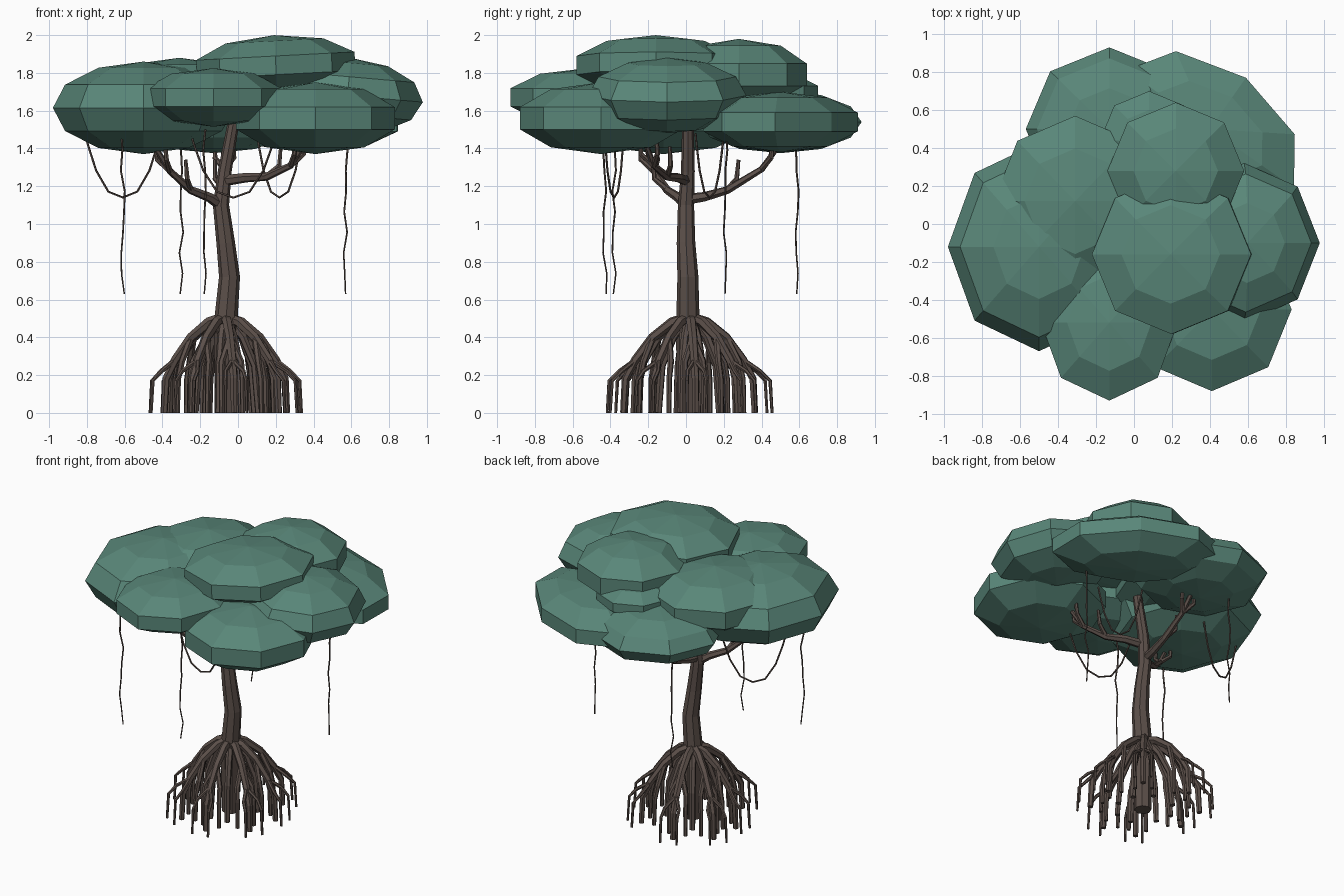
import bpy, bmesh, random
from math import sin, cos, pi, radians
from mathutils import Vector, Matrix, Euler

random.seed(4)
cube = bpy.data.objects.get("Cube")
if cube:
    bpy.data.objects.remove(cube)


def material(name, color):
    m = bpy.data.materials.new(name)
    m.use_nodes = True
    m.diffuse_color = color
    bsdf = next(n for n in m.node_tree.nodes if n.type == 'BSDF_PRINCIPLED')
    bsdf.inputs["Base Color"].default_value = color
    bsdf.inputs["Roughness"].default_value = 0.9
    return m


leaf = material("leaf_green", (0.10, 0.24, 0.19, 1))
bark = material("bark_brown", (0.105, 0.078, 0.067, 1))


def finish(bm, name, mat):
    bmesh.ops.recalc_face_normals(bm, faces=bm.faces)
    me = bpy.data.meshes.new(name)
    bm.to_mesh(me)
    bm.free()
    me.materials.append(mat)
    ob = bpy.data.objects.new(name, me)
    bpy.context.collection.objects.link(ob)


def tube(bm, path, r0, r1, sides=6):
    """Tapered faceted tube along a path."""
    pts = [Vector(p) for p in path]
    rings = []
    last = len(pts) - 1
    side = None
    for i, p in enumerate(pts):
        d = (pts[min(i + 1, last)] - pts[max(i - 1, 0)]).normalized()
        if side is None:
            side = d.orthogonal()
        side = (side - d * side.dot(d)).normalized()
        up = d.cross(side)
        r = r0 + (r1 - r0) * i / last
        rings.append([bm.verts.new(p + (side * cos(a) + up * sin(a)) * r)
                      for a in (2 * pi * k / sides for k in range(sides))])
    for a, b in zip(rings, rings[1:]):
        for k in range(sides):
            n = (k + 1) % sides
            bm.faces.new((a[k], a[n], b[n], b[k]))
    bm.faces.new(rings[0])
    bm.faces.new(rings[-1])


def foliage(name, centre, size, rings=5, turn=0, tilt=0):
    """Flattened faceted leaf clump, size measured at its rim."""
    bm = bmesh.new()
    bmesh.ops.create_uvsphere(bm, u_segments=8, v_segments=rings, radius=1)
    rim = max(v.co.xy.length for v in bm.verts)
    m = (Matrix.Translation(centre)
         @ Euler((0, radians(tilt), radians(turn))).to_matrix().to_4x4()
         @ Matrix.Diagonal((size[0] / rim, size[1] / rim, size[2], 1)))
    bm.transform(m)
    finish(bm, name, leaf)


# Canopy
foliage("canopy_top_front", (0.2, -0.16, 1.84), (0.42, 0.42, 0.16), tilt=-3)
foliage("canopy_top_back", (0.22, 0.28, 1.79), (0.36, 0.36, 0.19))
foliage("canopy_left_outer", (-0.5, -0.12, 1.615), (0.48, 0.55, 0.245), rings=6)
foliage("canopy_left_inner", (-0.31, 0.12, 1.69), (0.43, 0.45, 0.19))
foliage("canopy_front", (-0.13, -0.52, 1.67), (0.36, 0.41, 0.155))
foliage("canopy_front_right", (0.41, -0.45, 1.56), (0.42, 0.43, 0.19))
foliage("canopy_right", (0.58, -0.1, 1.68), (0.4, 0.42, 0.2), rings=6, tilt=5)
foliage("canopy_back_right", (0.4, 0.5, 1.54), (0.54, 0.33, 0.16), turn=-35)
foliage("canopy_back_left", (-0.13, 0.5, 1.54), (0.44, 0.43, 0.165), rings=6)
foliage("canopy_back_small", (0.08, 0.44, 1.7), (0.26, 0.26, 0.1))

# Trunk
bm = bmesh.new()
tube(bm, [(-0.065, 0.01, 0), (-0.065, 0.01, 0.5)], 0.055, 0.065, 8)
tube(bm, [(-0.065, 0.01, 0.48), (-0.045, 0.01, 0.72), (-0.065, 0.0, 0.9),
          (-0.09, 0.0, 1.1), (-0.07, 0.01, 1.28), (-0.02, 0.01, 1.56)],
     0.062, 0.03, 8)
finish(bm, "trunk", bark)


# Branches, each with twigs forking near the tip
def branch(name, path):
    bm = bmesh.new()
    tube(bm, path, 0.03, 0.013)
    a, b, c = (Vector(p) for p in path[-3:])
    out = Vector((c.x - a.x, c.y - a.y, 0)).normalized()
    across = Vector((-out.y, out.x, 0))
    for start, s in ((a, 1), (b, -1), (b, 1)):
        mid = start + out * 0.05 + across * 0.05 * s + Vector((0, 0, 0.06))
        tube(bm, [start, mid, mid + Vector((0, 0, 0.1)) + out * 0.01],
             0.017, 0.01)
    finish(bm, name, bark)


branch("branch_right", [(-0.07, 0, 1.23), (0.04, -0.04, 1.245),
                        (0.15, -0.1, 1.25), (0.28, -0.17, 1.31),
                        (0.36, -0.22, 1.44)])
branch("branch_left", [(-0.09, 0, 1.1), (-0.15, -0.04, 1.14),
                       (-0.25, -0.1, 1.18), (-0.36, -0.17, 1.28),
                       (-0.46, -0.22, 1.44)])
branch("branch_back", [(-0.09, 0, 1.13), (-0.08, 0.1, 1.145),
                       (-0.07, 0.22, 1.18), (-0.07, 0.4, 1.29),
                       (-0.08, 0.51, 1.44)])

# Hanging vines
for i, (x, y) in enumerate([(-0.61, -0.43), (-0.18, -0.38),
                            (0.57, 0.21), (-0.3, 0.59)]):
    bm = bmesh.new()
    steps = 8
    path = [(x + random.uniform(-.012, .012), y + random.uniform(-.012, .012),
             1.5 - 0.87 * k / steps) for k in range(steps + 1)]
    tube(bm, path, 0.006, 0.004, 5)
    finish(bm, "hanging_vine_%d" % (i + 1), bark)

# Looped vines sagging between two points under the canopy
for i, (p, q) in enumerate([((-0.81, 0.05), (-0.41, 0.2)),
                            ((-0.25, -0.33), (0.2, -0.43)),
                            ((0.1, 0.2), (0.34, 0.05))]):
    bm = bmesh.new()
    path = []
    for k in range(9):
        t = 0.5 - 0.5 * cos(pi * k / 8)
        xy = Vector(p).lerp(Vector(q), t)
        path.append((xy.x, xy.y, 1.14 + 0.34 * abs(2 * t - 1) ** 2.5))
    tube(bm, path, 0.006, 0.006, 5)
    finish(bm, "looped_vine_%d" % (i + 1), bark)


# Stilt roots: arches around the trunk with legs dropping to the ground
def polar(angle, r, z):
    return (-0.07 + r * cos(angle), 0.02 + r * sin(angle), z)


count = 8
for i in range(count):
    a = 2 * pi * (i + 0.2) / count + random.uniform(-0.1, 0.1)
    k = random.uniform(0.9, 1.05)
    bm = bmesh.new()
    # Main arch ending in a thick leg
    tube(bm, [polar(a, 0.02, 0.5), polar(a, 0.09 * k, 0.48),
              polar(a, 0.19 * k, 0.4), polar(a, 0.28 * k, 0.28),
              polar(a, 0.33 * k, 0.18), polar(a, 0.34 * k, 0)], 0.03, 0.018)
    # Steep inner leg
    b = a + 0.35
    tube(bm, [polar(b, 0.03, 0.49), polar(b, 0.1, 0.4),
              polar(b, 0.16 * k, 0.25), polar(b, 0.18 * k, 0)], 0.024, 0.018)
    # Forked legs off the arch
    for s in (-1, 1):
        c = a + s * 0.2
        tube(bm, [polar(a, 0.19 * k, 0.4), polar(c, 0.25 * k, 0.27),
                  polar(c, 0.27 * k, 0.18), polar(c, 0.275 * k, 0)],
             0.019, 0.013)
        # Thin outer rootlets
        e = a + s * 0.13
        tube(bm, [polar(a, 0.28 * k, 0.28), polar(e, 0.36 * k, 0.22),
                  polar(e, 0.41 * k, 0.17), polar(e, 0.42 * k, 0)],
             0.013, 0.008)
    finish(bm, "stilt_root_%d" % (i + 1), bark)
